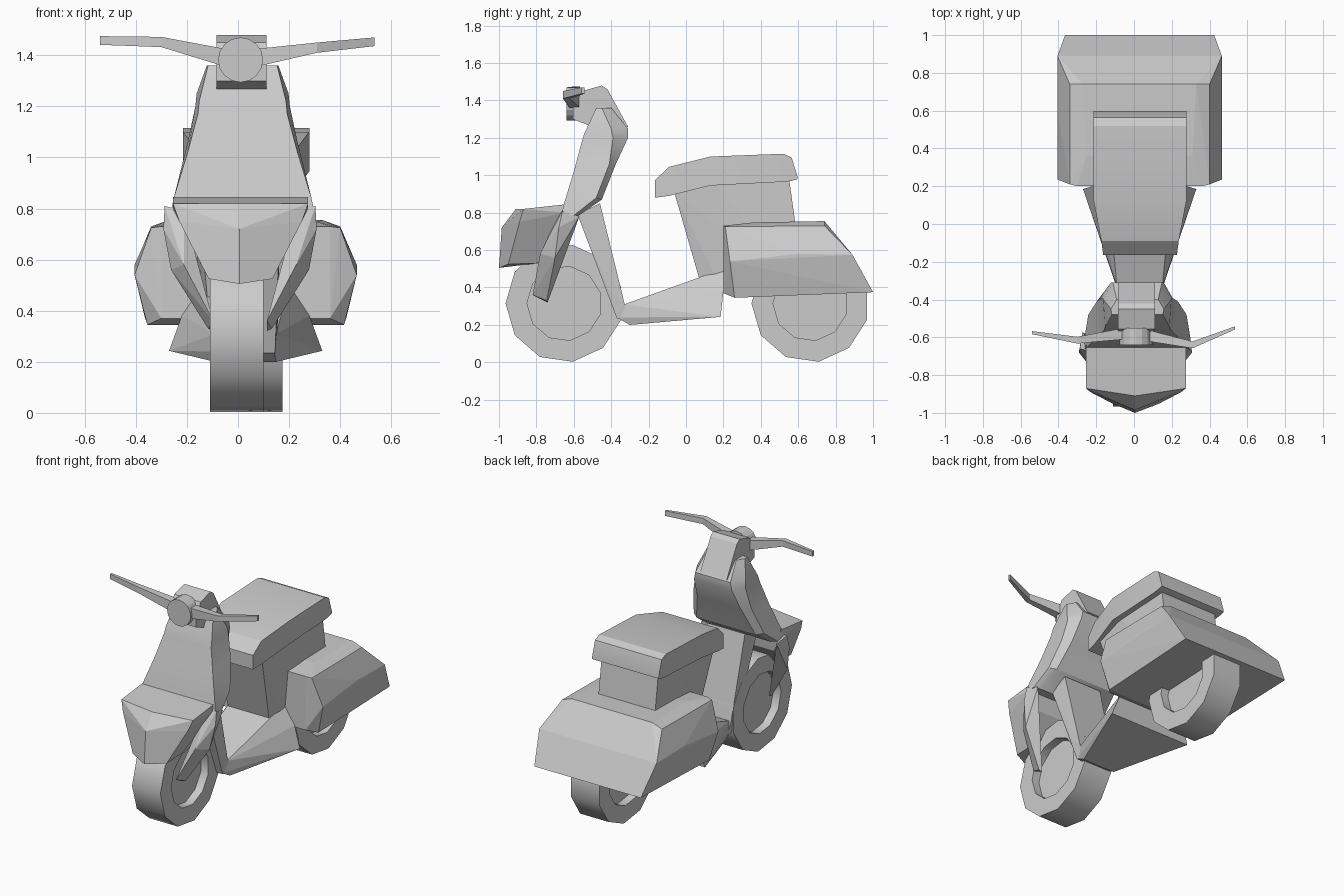
import bpy, bmesh
from math import sin, cos, pi, radians

if "Cube" in bpy.data.objects:
    bpy.data.objects.remove(bpy.data.objects["Cube"])


def finish(name, bm):
    bmesh.ops.recalc_face_normals(bm, faces=bm.faces)
    me = bpy.data.meshes.new(name)
    bm.to_mesh(me)
    bm.free()
    ob = bpy.data.objects.new(name, me)
    bpy.context.collection.objects.link(ob)
    return ob


def loft(name, rings):
    """Skin a list of equal-length point rings and cap both ends."""
    bm = bmesh.new()
    vs = [[bm.verts.new(p) for p in r] for r in rings]
    n = len(vs[0])
    for a, b in zip(vs, vs[1:]):
        for i in range(n):
            j = (i + 1) % n
            bm.faces.new((a[i], a[j], b[j], b[i]))
    bm.faces.new(vs[0])
    bm.faces.new(vs[-1])
    return finish(name, bm)


def hull(name, pts):
    bm = bmesh.new()
    for p in pts:
        bm.verts.new(p)
    res = bmesh.ops.convex_hull(bm, input=bm.verts)
    junk = {g for g in res["geom_interior"] + res["geom_unused"] if isinstance(g, bmesh.types.BMVert)}
    bmesh.ops.delete(bm, geom=list(junk), context='VERTS')
    bmesh.ops.dissolve_limit(bm, angle_limit=radians(2), verts=bm.verts, edges=bm.edges)
    return finish(name, bm)


def sym(c, pts):
    """Points given as (half width, y, z), placed on both sides of x = c."""
    return [(c + s * w, y, z) for w, y, z in pts for s in (-1, 1)]


def smooth(ob, angle):
    bpy.ops.object.select_all(action='DESELECT')
    ob.select_set(True)
    bpy.context.view_layer.objects.active = ob
    bpy.ops.object.shade_smooth_by_angle(angle=radians(angle))


# wheels: eleven-sided tyres with recessed hub discs
def wheel(name, cx, cy):
    prof = [(.2, -.05), (.2, -.105), (.315, -.105), (.315, .105), (.2, .105), (.2, .05)]
    ang = [pi + 2 * pi * i / 11 for i in range(11)]
    ob = loft(name, [[(cx + x, cy + r * cos(a), .315 + r * sin(a)) for a in ang] for r, x in prof])
    smooth(ob, 35)


wheel("front_wheel", -.005, -.65)
wheel("rear_wheel", .07, .665)

# rear body shell
hull("rear_body", sym(.03, [
    (.33, .2, .73), (.37, .21, .725), (.37, .74, .73), (.28, .36, .748), (.30, .74, .755),
    (.435, .235, .54), (.435, .6, .58), (.435, .89, .575),
    (.395, 1.0, .375), (.385, .26, .345), (.33, .2, .37)]))

# under-seat pedestal
hull("seat_base", sym(.03, [
    (.19, -.06, .90), (.21, .15, .97), (.21, .55, .99), (.21, .585, .74),
    (.15, .07, .45), (.17, .2, .38), (.21, .5, .5)]))

# seat: side profile stations as (half width, y, top z, bottom z)
seat = [(.195, -.165, .975, .88), (.205, -.09, 1.045, .89), (.247, .13, 1.10, .945),
        (.247, .52, 1.115, .965), (.247, .565, 1.095, .97), (.247, .597, .99, .98)]
smooth(loft("seat", [[(.032 - w, y, b), (.032 + w, y, b), (.032 + w, y, t), (.032 - w, y, t)]
                     for w, y, t, b in seat]), 20)

# footboard wedge and the down tube joining it to the shield
hull("footboard", sym(.03, [
    (.12, -.33, .31), (.11, -.37, .24), (.12, -.3, .2), (.30, .185, .243),
    (.17, .2, .5), (.16, .07, .43), (.25, .2, .38)]))
hull("down_tube", sym(.025, [
    (.14, -.58, .79), (.14, -.46, .85), (.13, -.41, .38), (.12, -.37, .235),
    (.12, -.31, .22), (.13, -.33, .32)]))

# leg shield: front pair, side pair, back pair at each level
shield = [
    ((.135, -.48, 1.36), (.14, -.45, 1.36), (.11, -.40, 1.36)),
    ((.17, -.545, 1.22), (.18, -.40, 1.25), (.13, -.31, 1.25)),
    ((.175, -.56, 1.17), (.185, -.39, 1.20), (.14, -.31, 1.20)),
    ((.215, -.60, 1.02), (.215, -.41, 1.06), (.16, -.375, 1.06)),
    ((.27, -.655, .84), (.26, -.48, .88), (.22, -.45, .87)),
    ((.28, -.665, .79), (.28, -.60, .785), (.24, -.58, .78)),
]
c = .018
ob = loft("leg_shield", [[(c - f[0], *f[1:]), (c + f[0], *f[1:]), (c + s[0], *s[1:]),
                          (c + b[0], *b[1:]), (c - b[0], *b[1:]), (c - s[0], *s[1:])]
                         for f, s, b in shield])
smooth(ob, 30)

# front nose box above the wheel
hull("front_nose", sym(.01, [
    (.265, -.64, .845), (.265, -.87, .82), (.24, -.89, .75), (.265, -.65, .80),
    (.125, -.95, .525), (.125, -.79, .53), (.2, -.66, .68)])
    + [(.005, -.91, .82), (.005, -.985, .72), (.005, -1.0, .505)])

# fork covers: slanted blades beside the wheel
for side, s in (("left", -1), ("right", 1)):
    hull(side + "_fork_cover", [(.008 + s * w, y, z) for w, y, z in [
        (.295, -.66, .81), (.28, -.57, .78), (.22, -.68, .79), (.30, -.68, .72),
        (.27, -.70, .56), (.22, -.78, .58), (.21, -.64, .60),
        (.13, -.80, .40), (.105, -.82, .36), (.105, -.74, .32), (.125, -.745, .33)]])

# steering head and round headlight
hull("steering_head", sym(.014, [
    (.098, -.605, 1.30), (.098, -.605, 1.36), (.098, -.555, 1.45), (.098, -.45, 1.48),
    (.098, -.42, 1.46), (.098, -.31, 1.26), (.098, -.40, 1.22)]))
loft("headlight", [[(.01 + .088 * cos(2 * pi * i / 16), y, 1.382 + .088 * sin(2 * pi * i / 16))
                    for i in range(16)] for y in (-.64, -.55)])


# handlebars: stations as (x, y, z, half depth, half height)
def bar(name, stations):
    loft(name, [[(x, y - d, z - h), (x, y + d, z - h), (x, y + d, z + h), (x, y - d, z + h)]
                for x, y, z, d, h in stations])


bar("left_handlebar", [(-.05, -.58, 1.39, .03, .035), (-.3, -.615, 1.452, .018, .02),
                       (-.54, -.575, 1.458, .008, .017)])
bar("right_handlebar", [(.07, -.59, 1.39, .03, .035), (.31, -.64, 1.43, .018, .02),
                        (.535, -.55, 1.453, .008, .017)])
